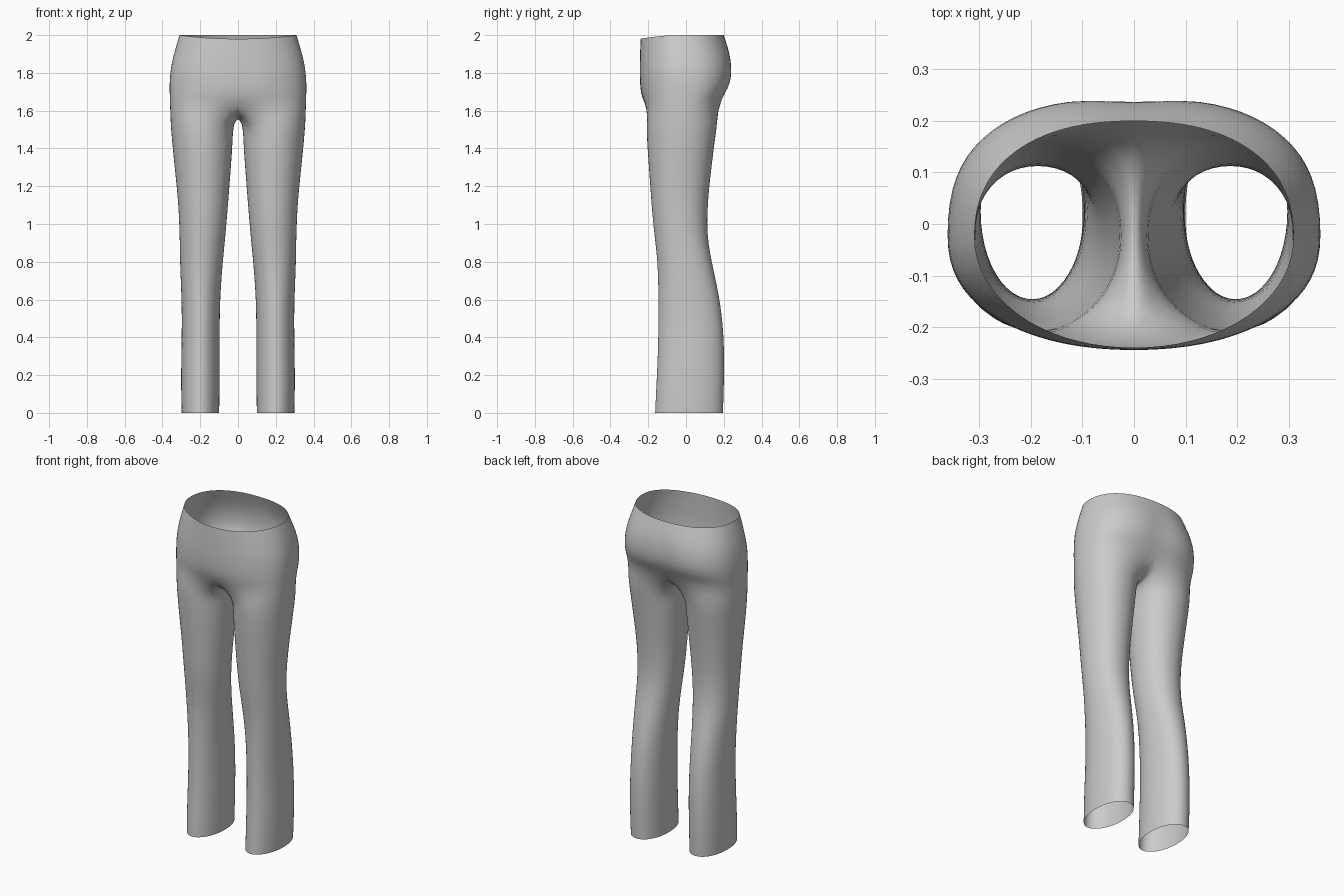
import bpy, bmesh
from math import sin, cos, radians, exp

if "Cube" in bpy.data.objects:
    bpy.data.objects.remove(bpy.data.objects["Cube"])

OUT, INN = 18, 8   # segments on the outer arc and on the inner thigh arc


def power(v, n):
    return (1 if v >= 0 else -1) * abs(v) ** (2 / n)


def oval(a, cx, rx, yc, yf, yb, nf, nb):
    # Rounded oval with separate front and back depth and squareness
    n, ry = (nb, yb - yc) if sin(a) > 0 else (nf, yc - yf)
    return cx + rx * power(cos(a), n), yc + ry * power(sin(a), n)


# Leg sections: z, inner x, outer x, front y, back y
legs = [
    (0.0, .099, .299, -.165, .197), (0.1, .098, .302, -.161, .201),
    (0.25, .097, .302, -.153, .204), (0.4, .097, .299, -.148, .202),
    (0.55, .096, .298, -.148, .188), (0.68, .090, .303, -.148, .164),
    (0.8, .080, .308, -.152, .137), (0.9, .070, .309, -.163, .119),
    (1.0, .061, .312, -.175, .112), (1.12, .051, .318, -.185, .117),
    (1.25, .041, .331, -.194, .130), (1.38, .031, .345, -.204, .146),
    (1.47, .027, .353, -.209, .158), (1.53, .022, .358, -.211, .167),
]
# Seat sections: z side, z front, z back, half width, front y, back y, squareness, cleft
seats = [
    (1.63, 1.64, 1.67, .361, -.222, .194, 2.5, 2.5, .004),
    (1.69, 1.69, 1.72, .363, -.240, .230, 2.3, 2.6, .014),
    (1.75, 1.75, 1.77, .364, -.245, .246, 2.2, 2.6, .014),
    (1.82, 1.82, 1.83, .358, -.246, .247, 2.2, 2.6, .011),
    (1.88, 1.88, 1.89, .346, -.245, .239, 2.1, 2.5, .007),
    (1.94, 1.93, 1.94, .329, -.243, .223, 2.1, 2.4, .003),
    (2.0, 1.98, 2.0, .311, -.241, .201, 2.05, 2.3, 0),
]
# Crotch seam between the legs, back to front (y, z)
seam = [(.15, 1.622), (.11, 1.59), (.06, 1.57), (0, 1.563),
        (-.06, 1.566), (-.12, 1.58), (-.178, 1.605)]

bm = bmesh.new()


def bridge(lo, hi, closed):
    n = len(lo)
    for i in range(n if closed else n - 1):
        j = (i + 1) % n
        bm.faces.new((lo[i], lo[j], hi[j], hi[i]))


# Leg tube
angles = [-135 + 270 * i / OUT for i in range(OUT + 1)]
angles += [135 + 90 * i / INN for i in range(1, INN)]
prev = None
for z, xi, xo, yf, yb in legs:
    ring = []
    for a in angles:
        x, y = oval(radians(a), (xi + xo) / 2, (xo - xi) / 2, (yf + yb) / 2, yf, yb, 2.0, 2.15)
        ring.append(bm.verts.new((x, y, z)))
    if prev:
        bridge(prev, ring, True)
    prev = ring

# Seat, joined to the leg along the outer arc and the crotch seam
for k, (zs, zf, zb, rx, yf, yb, nf, nb, cleft) in enumerate(seats):
    arc = []
    for i in range(OUT + 1):
        a = radians(-90 + 180 * i / OUT)
        x, y = oval(a, 0, rx, -.025, yf, yb, nf, nb)
        if y > 0:
            y -= cleft * exp(-(x / .06) ** 2)
        z = zs + ((zb if a > 0 else zf) - zs) * sin(a) ** 2
        arc.append(bm.verts.new((0 if i in (0, OUT) else x, y, z)))
    if k == 0:
        bridge(prev, arc + [bm.verts.new((0, y, z)) for y, z in seam], True)
    else:
        bridge(prev, arc, False)
    prev = arc

bmesh.ops.recalc_face_normals(bm, faces=bm.faces)
for f in bm.faces:
    f.smooth = True
mesh = bpy.data.meshes.new("trousers")
bm.to_mesh(mesh)
bm.free()
trousers = bpy.data.objects.new("trousers", mesh)
bpy.context.collection.objects.link(trousers)

# Mirror to the other leg and smooth
mirror = trousers.modifiers.new("mirror", 'MIRROR')
mirror.use_clip = True
mirror.merge_threshold = 0.001
subsurf = trousers.modifiers.new("smooth", 'SUBSURF')
subsurf.levels = subsurf.render_levels = 1
